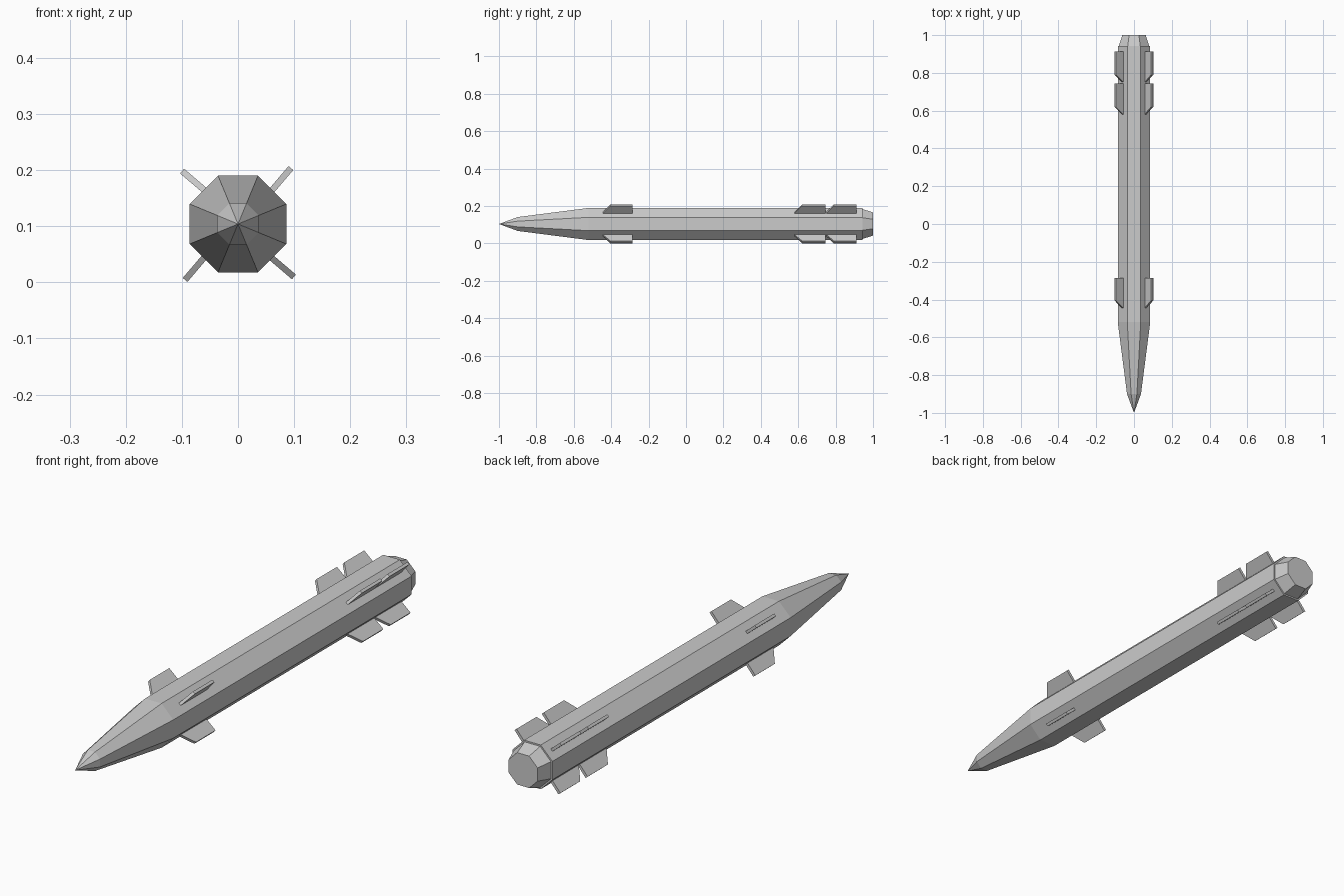
import bpy, bmesh, math
from mathutils import Vector

if "Cube" in bpy.data.objects:
    bpy.data.objects.remove(bpy.data.objects["Cube"])

CZ = 0.104  # height of the long axis


def make_object(name, bm):
    bmesh.ops.recalc_face_normals(bm, faces=bm.faces)
    mesh = bpy.data.meshes.new(name)
    bm.to_mesh(mesh)
    bm.free()
    ob = bpy.data.objects.new(name, mesh)
    bpy.context.collection.objects.link(ob)
    return ob


def octagon_hull(name, profile):
    """Eight-sided hull along y from (y, half width) stations; zero width makes a point."""
    bm = bmesh.new()
    rings = []
    for y, half in profile:
        if half == 0:
            rings.append([bm.verts.new((0, y, CZ))] * 8)
            continue
        r = half / math.cos(math.pi / 8)
        angles = [math.pi / 8 + i * math.pi / 4 for i in range(8)]
        rings.append([bm.verts.new((r * math.cos(a), y, CZ + r * math.sin(a))) for a in angles])
    for a, b in zip(rings, rings[1:]):
        for i in range(8):
            j = (i + 1) % 8
            quad = [a[i], a[j], b[j], b[i]]
            bm.faces.new(list(dict.fromkeys(quad)))
    for ring in (rings[0], rings[-1]):
        if ring[0] is not ring[1]:
            bm.faces.new(ring)
    return make_object(name, bm)


def fin(name, y_front, y_back, angle):
    """Swept plate, slightly offset from the axis, turned about it."""
    out = Vector((math.cos(angle), 0, math.sin(angle)))
    side = Vector((-math.sin(angle), 0, math.cos(angle)))
    outline = [(0.065, y_front - 0.015), (0.137, y_front + 0.04),
               (0.137, y_back), (0.065, y_back)]
    bm = bmesh.new()
    layers = [[bm.verts.new(out * r + side * s + Vector((0, y, CZ))) for r, y in outline]
              for s in (-0.0125, -0.0015)]
    for layer in layers:
        bm.faces.new(layer)
    for i in range(4):
        j = (i + 1) % 4
        bm.faces.new([layers[0][i], layers[0][j], layers[1][j], layers[1][i]])
    return make_object(name, bm)


# Body with tapered nose, and the stepped tail nozzle
octagon_hull("body", [(-1.0, 0), (-0.9, 0.037), (-0.52, 0.086), (0.943, 0.086)])
octagon_hull("tail_cap", [(0.93, 0.080), (0.943, 0.080), (1.0, 0.062)])

# Three rows of four fins
rows = {"front_fin": (-0.445, -0.285), "mid_fin": (0.58, 0.745), "rear_fin": (0.75, 0.912)}
for name, (y0, y1) in rows.items():
    for k in range(4):
        fin(f"{name}_{k + 1}", y0, y1, math.radians(49.5 + 90 * k))
